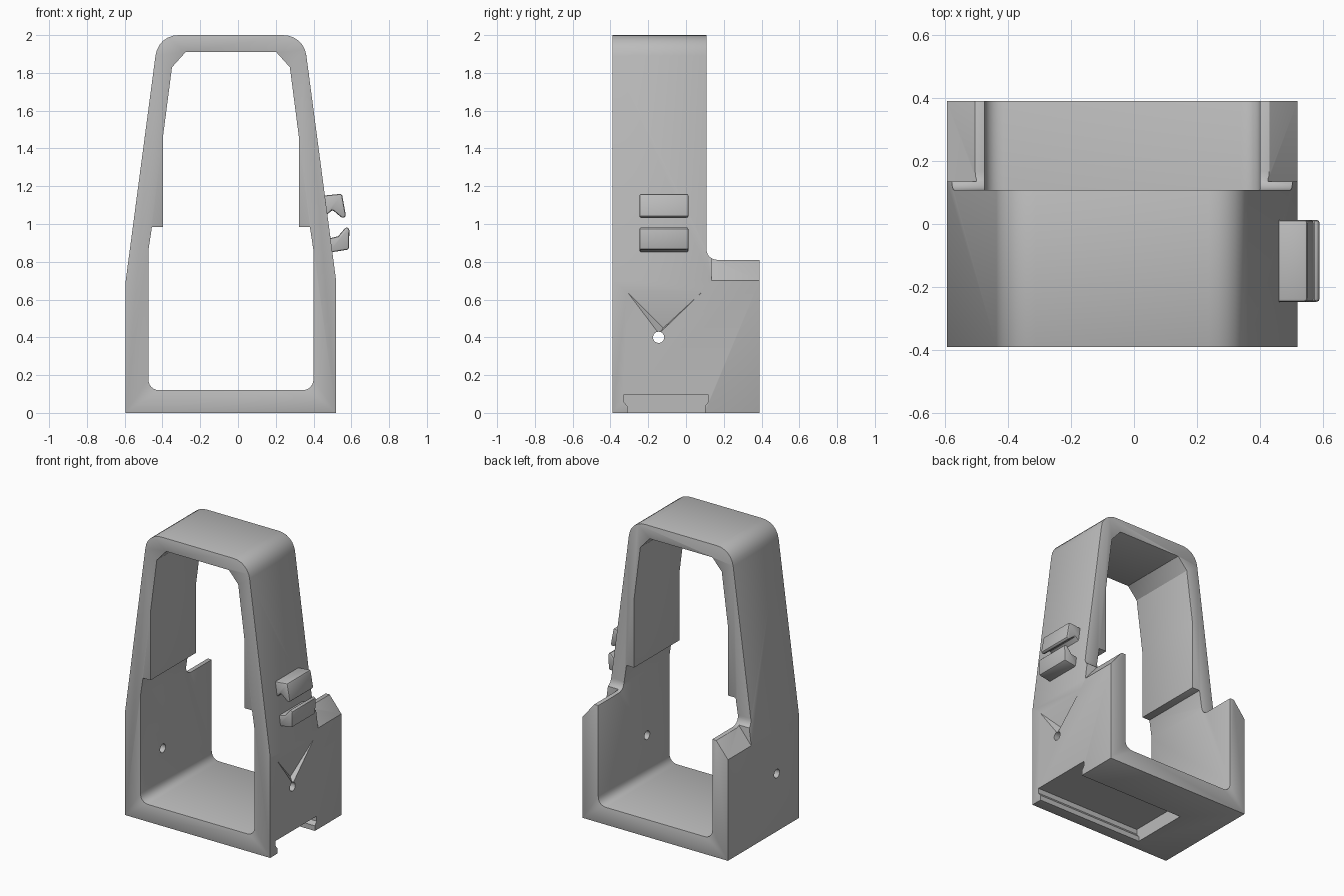
import bpy, bmesh, math
from mathutils import Vector

cube = bpy.data.objects.get("Cube")
if cube:
    bpy.data.objects.remove(cube, do_unlink=True)

grey = bpy.data.materials.new("plain grey")
grey.use_nodes = True
grey.diffuse_color = (0.5, 0.5, 0.5, 1)
grey.node_tree.nodes["Principled BSDF"].inputs["Base Color"].default_value = (0.5, 0.5, 0.5, 1)

FRONT, BACK, STEP = -0.39, 0.39, 0.108
MID = -0.0375  # centre of the frame across x


def rounded(points, steps=6):
    """Round every corner given as (u, v, radius) with a smooth curve."""
    out = []
    for i, p in enumerate(points):
        c = Vector(p[:2])
        if len(p) < 3:
            out.append(c)
            continue
        a = Vector(points[i - 1][:2])
        b = Vector(points[(i + 1) % len(points)][:2])
        s, e = c + (a - c).normalized() * p[2], c + (b - c).normalized() * p[2]
        for k in range(steps + 1):
            t = k / steps
            m = 2 * t * (1 - t) * 0.83
            w = (1 - t) ** 2 + t ** 2 + m
            out.append((s * (1 - t) ** 2 + c * m + e * t ** 2) / w)
    return out


def prism(name, profile, lo, hi, axis="y"):
    """Extrude a flat profile along y (x, z points) or along x (y, z points)."""
    bm = bmesh.new()
    place = (lambda p, d: (p[0], d, p[1])) if axis == "y" else (lambda p, d: (d, p[0], p[1]))
    face = bm.faces.new([bm.verts.new(place(p, lo)) for p in profile])
    new = bmesh.ops.extrude_face_region(bm, geom=[face])["geom"]
    shift = (0, hi - lo, 0) if axis == "y" else (hi - lo, 0, 0)
    bmesh.ops.translate(bm, vec=shift, verts=[v for v in new if isinstance(v, bmesh.types.BMVert)])
    return finish(name, bm)


def finish(name, bm):
    bmesh.ops.recalc_face_normals(bm, faces=bm.faces)
    mesh = bpy.data.meshes.new(name)
    bm.to_mesh(mesh)
    bm.free()
    mesh.materials.append(grey)
    ob = bpy.data.objects.new(name, mesh)
    bpy.context.collection.objects.link(ob)
    return ob


def select(ob):
    bpy.ops.object.select_all(action="DESELECT")
    ob.select_set(True)
    bpy.context.view_layer.objects.active = ob


def cut(ob, cutter):
    mod = ob.modifiers.new("cut", "BOOLEAN")
    mod.operation, mod.solver, mod.object = "DIFFERENCE", "EXACT", cutter
    select(ob)
    bpy.ops.object.modifier_apply(modifier=mod.name)
    bpy.data.objects.remove(cutter, do_unlink=True)


def soften(ob, width):
    mod = ob.modifiers.new("soft edges", "BEVEL")
    mod.width, mod.segments, mod.limit_method = width, 2, "ANGLE"
    mod.angle_limit = math.radians(40)
    select(ob)
    bpy.ops.object.modifier_apply(modifier=mod.name)


def mirrored(half):
    """Close a half profile (distance from centre, z) into a full one."""
    right = [(MID + p[0],) + p[1:] for p in half]
    left = [(MID - p[0],) + p[1:] for p in reversed(half)]
    return rounded(right + left)


# Tapered outer body
body = prism("frame_body", mirrored([(0.557, 0), (0.557, 0.7), (0.385, 2.0, 0.11)]), FRONT, BACK)

# Stepped opening from front to back
opening = [(0.437, 0.12, 0.06), (0.437, 0.86), (0.418, 0.985), (0.36, 0.985),
           (0.36, 1.46), (0.312, 1.83), (0.24, 1.91)]
cut(body, prism("opening_cutter", mirrored(opening), -1, 1))

# Upper back removed, leaving low side walls
cut(body, prism("back_cutter", rounded([(STEP, 3), (STEP, 0.81, 0.06), (1, 0.81), (1, 3)]), -1, 1, "x"))

# Sloped shoulders on the low side walls
for side in (-1, 1):
    slope = [(MID + side * d, z) for d, z in ((0.565, 0.69), (0.463, 0.815), (0.463, 0.95), (0.7, 0.95), (0.7, 0.69))]
    cut(body, prism("shoulder_cutter", slope, 0.135, 1))
soften(body, 0.014)

# Undercut slot in the base, open on the left side
slot = [(-0.31, -0.1), (-0.31, 0.035), (-0.33, 0.06), (-0.33, 0.095),
        (0.12, 0.095), (0.12, 0.06), (0.10, 0.035), (0.10, -0.1)]
cut(body, prism("slot_cutter", slot, -0.3, 1, "x"))

# Shallow pointed recess above the left pin hole
bm = bmesh.new()
ring = [bm.verts.new((0.53, y, z)) for y, z in ((-0.37, 0.7), (0.15, 0.7), (-0.15, 0.41))]
deep = bm.verts.new((0.485, -0.12, 0.45))
bm.faces.new(ring)
for i in range(3):
    bm.faces.new((ring[i], ring[(i + 1) % 3], deep))
cut(body, finish("recess_cutter", bm))

# Pin hole through both side walls
pin = [(-0.145 + 0.03 * math.cos(k * math.pi / 8), 0.4 + 0.03 * math.sin(k * math.pi / 8)) for k in range(16)]
cut(body, prism("pin_hole_cutter", pin, -1, 1, "x"))

# Pair of hooked clips on the left side
upper = [(0.45, 1.15), (0.55, 1.16), (0.572, 1.04), (0.553, 1.03), (0.50, 1.075), (0.45, 1.03)]
lower = [(0.47, 0.92), (0.53, 0.935), (0.572, 0.985), (0.59, 0.975), (0.587, 0.865), (0.48, 0.848)]
clips = [prism("upper_clip", upper, -0.247, 0.013), prism("lower_clip", lower, -0.247, 0.013)]
for clip in clips:
    soften(clip, 0.01)

for ob in [body] + clips:
    select(ob)
    bpy.ops.object.shade_smooth_by_angle(angle=math.radians(30))
